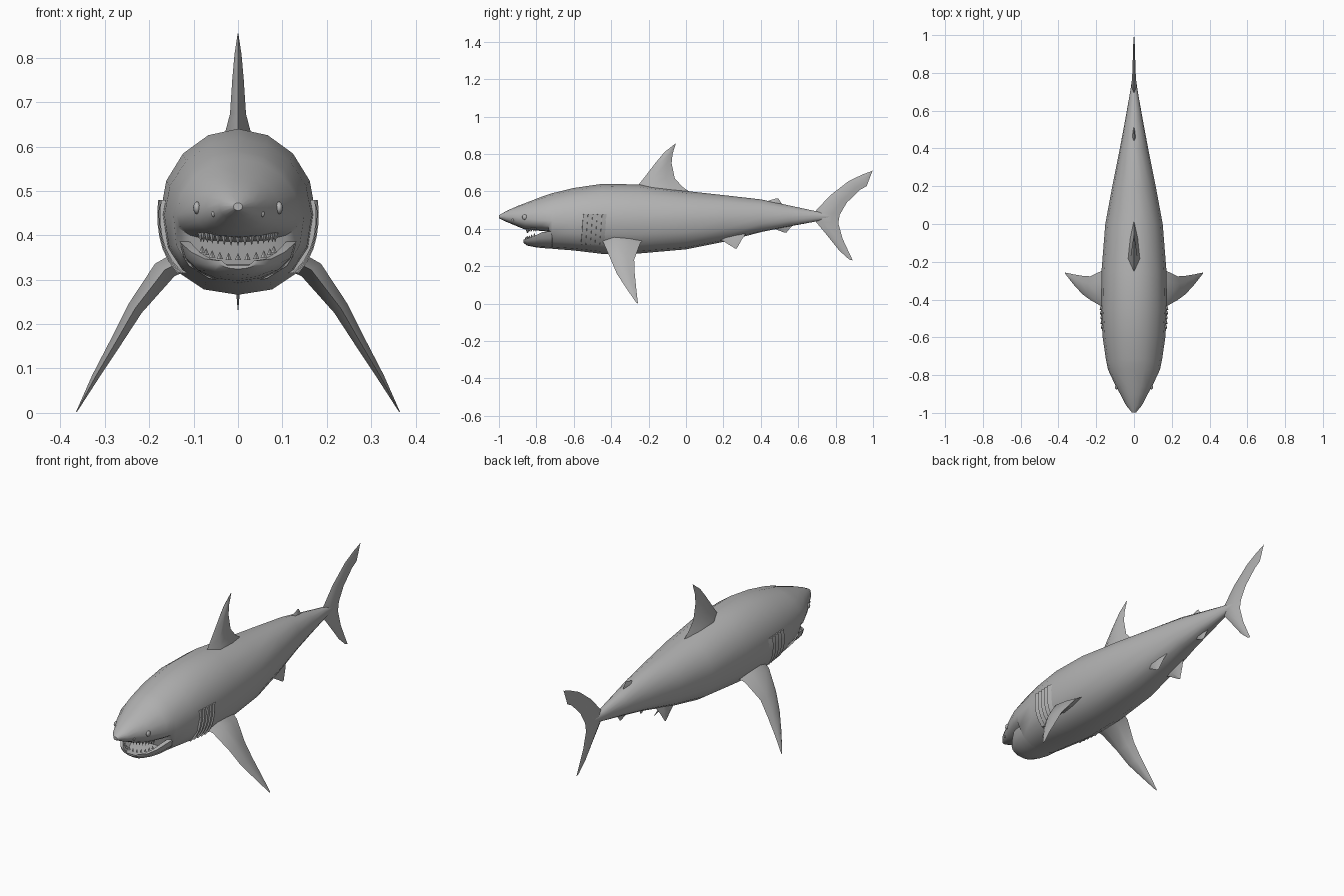
import bpy, bmesh, math
from mathutils import Vector, Matrix

if "Cube" in bpy.data.objects:
    bpy.data.objects.remove(bpy.data.objects["Cube"])

skin = bpy.data.materials.new("grey skin")
skin.diffuse_color = (0.45, 0.45, 0.45, 1)
skin.use_nodes = True
skin.node_tree.nodes["Principled BSDF"].inputs["Base Color"].default_value = skin.diffuse_color


def finish(bm, name, angle=40):
    bmesh.ops.recalc_face_normals(bm, faces=bm.faces)
    me = bpy.data.meshes.new(name)
    bm.to_mesh(me)
    bm.free()
    me.materials.append(skin)
    ob = bpy.data.objects.new(name, me)
    bpy.context.collection.objects.link(ob)
    bpy.ops.object.select_all(action='DESELECT')
    ob.select_set(True)
    bpy.context.view_layer.objects.active = ob
    bpy.ops.object.shade_smooth_by_angle(angle=math.radians(angle))
    return ob


def loft(name, rings, angle=40):
    """Skin closed rings of equal point count and cap both ends."""
    bm = bmesh.new()
    loops = [[bm.verts.new(p) for p in r] for r in rings]
    n = len(loops[0])
    for a, b in zip(loops, loops[1:]):
        for i in range(n):
            j = (i + 1) % n
            bm.faces.new((a[i], a[j], b[j], b[i]))
    bm.faces.new(loops[0])
    bm.faces.new(loops[-1])
    return finish(bm, name, angle)


def fin(name, sections, normal):
    """Each section: leading point, trailing point, half thickness."""
    nrm = Vector(normal).normalized()
    rings = []
    for lead, trail, t in sections:
        a, b = Vector(lead), Vector(trail)
        p, q = a.lerp(b, .3), a.lerp(b, .7)
        rings.append([a, p + nrm * t, q + nrm * t * .6, b,
                      q - nrm * t * .6, p - nrm * t])
    return loft(name, rings, 50)


def flat_fin(name, rows, x=0):
    """Upright fin from rows: lead y, lead z, trail y, trail z, half thickness."""
    return fin(name, [((x, r[0], r[1]), (x, r[2], r[3]), r[4]) for r in rows], (1, 0, 0))


# Body stations: y, half width, top z, middle z, bottom z
STATIONS = [
    (-.999, .010, .473, .465, .456), (-.96, .042, .495, .465, .437),
    (-.90, .073, .522, .46, .412), (-.86, .096, .537, .455, .396),
    (-.77, .138, .572, .445, .388), (-.735, .145, .584, .443, .385),
    (-.715, .149, .59, .443, .293), (-.6, .166, .618, .445, .284),
    (-.45, .175, .64, .45, .266), (-.25, .172, .637, .45, .268),
    (0, .152, .602, .45, .29), (.2, .115, .58, .455, .33),
    (.4, .075, .557, .46, .382), (.55, .047, .525, .465, .412),
    (.69, .022, .495, .468, .438), (.78, .008, .48, .468, .455)]
LOW = .86   # squareness of the lower half


def station(y):
    for a, b in zip(STATIONS, STATIONS[1:]):
        if a[0] <= y <= b[0]:
            f = (y - a[0]) / (b[0] - a[0])
            return [u + (v - u) * f for u, v in zip(a, b)]


def side_x(y, z):
    _, w, top, mid, bot = station(y)
    e = 2 if z > mid else 2 / LOW
    u = (z - mid) / (top - mid) if z > mid else (mid - z) / (mid - bot)
    return w * max(0, 1 - u ** e) ** (1 / e)


def under_z(x, y):
    _, w, top, mid, bot = station(y)
    e = 2 / LOW
    return mid - (mid - bot) * max(0, 1 - min(1, abs(x) / w) ** e) ** (1 / e)


def body_ring(s):
    y, w, top, mid, bot = s
    pts = []
    for i in range(16):
        a = math.tau * i / 16
        c, d = math.cos(a), math.sin(a)
        if d >= -1e-6:
            pts.append((w * c, y, mid + (top - mid) * d))
        else:
            pts.append((w * math.copysign(abs(c) ** LOW, c), y,
                        mid - (mid - bot) * abs(d) ** LOW))
    return pts


loft("body", [body_ring(s) for s in STATIONS], 50)

# Lower jaw: a shallow trough that runs back into the body
jaw = []
for y, w, top, bot in [(-.868, .045, .343, .324), (-.85, .075, .347, .31),
                       (-.81, .105, .362, .302), (-.77, .128, .382, .297),
                       (-.68, .135, .39, .291)]:
    ring = [(w * math.cos(a), y, top + (top - bot) * math.sin(a))
            for a in [math.pi + math.pi * i / 8 for i in range(9)]]
    dip = (top - bot) * .55
    ring += [(w * .82, y, top), (w * .55, y, top - dip),
             (-w * .55, y, top - dip), (-w * .82, y, top)]
    jaw.append(ring)
loft("lower_jaw", jaw, 40)


# Teeth set along curved rows
def teeth(name, count, place, size):
    bm = bmesh.new()
    for i in range(count):
        a = math.radians(-72 + 144 * i / (count - 1))
        x, y, z = place(a)
        flip = Matrix.Rotation(math.pi, 4, 'X') if size < 0 else Matrix()
        h = abs(size)
        bmesh.ops.create_cone(bm, cap_ends=True, segments=4, radius1=.007, radius2=.0005,
                              depth=h, matrix=Matrix.Translation((x, y, z + size / 2)) @ flip)
    finish(bm, name, 20)


def upper_place(a):
    x, y = .088 * math.sin(a), -.785 - .065 * math.cos(a)
    return x, y, under_z(x, y) + .004


def lower_place(a):
    x, y = .085 * math.sin(a), -.79 - .065 * math.cos(a)
    return x, y, .342 + (y + .86) * .38


teeth("upper_teeth", 15, upper_place, -.022)
teeth("lower_teeth", 11, lower_place, .015)

# Dorsal fin, second dorsal fin, anal fin and tail
flat_fin("dorsal_fin", [
    (-.28, .60, .03, .59, .036), (-.25, .64, -.02, .625, .028),
    (-.222, .675, -.06, .67, .018), (-.165, .75, -.077, .75, .013),
    (-.115, .81, -.072, .80, .008), (-.06, .853, -.054, .855, .001)])
flat_fin("second_dorsal_fin", [
    (.40, .535, .53, .515, .012), (.45, .553, .51, .538, .007), (.485, .563, .493, .563, .001)])
flat_fin("anal_fin", [
    (.45, .41, .58, .425, .012), (.49, .393, .555, .402, .007), (.528, .379, .537, .379, .001)])
flat_fin("tail_fin", [
    (.993, .708, .998, .712, .001), (.945, .691, .966, .628, .004),
    (.87, .655, .93, .608, .006), (.77, .578, .86, .54, .009),
    (.69, .492, .822, .475, .014), (.69, .442, .814, .43, .014),
    (.75, .37, .838, .345, .009), (.82, .283, .866, .285, .005),
    (.872, .236, .892, .23, .001)])

for s, side in ((1, "left"), (-1, "right")):
    # Pectoral fin: x, z, leading y, trailing y, half thickness
    rows = [(.10, .355, -.46, -.22, .03), (.165, .322, -.44, -.245, .026),
            (.232, .235, -.402, -.277, .018), (.275, .16, -.37, -.274, .013),
            (.322, .08, -.318, -.266, .008), (.364, .002, -.264, -.257, .001)]
    fin("pectoral_fin_" + side,
        [((s * x, a, z), (s * x, b, z), t) for x, z, a, b, t in rows], (s * .84, 0, .54))

    # Pelvic fin
    fin("pelvic_fin_" + side, [
        ((s * .045, .13, .36), (s * .045, .33, .39), .016),
        ((s * .06, .20, .333), (s * .06, .30, .345), .010),
        ((s * .07, .262, .295), (s * .07, .272, .295), .001)], (1, 0, .3))

    # Eye and nostril
    for name, y, z, r in (("eye_", -.862, .462, .014), ("nostril_", -.925, .448, .007)):
        bm = bmesh.new()
        bmesh.ops.create_uvsphere(
            bm, u_segments=12, v_segments=8, radius=r,
            matrix=Matrix.Translation((s * (side_x(y, z) - .002), y, z))
            @ Matrix.Diagonal((.6, 1, 1, 1)))
        finish(bm, name + side, 60)

    # Gill flaps: strips raised at the front and sinking into the body behind
    bm = bmesh.new()
    for k in range(5):
        y0 = -.562 + .025 * k
        cols = []
        for i in range(7):
            z = .315 + .165 * i / 6
            lean = .012 * (i / 6)
            cols.append([bm.verts.new((s * (side_x(y0 + lean + dy, z) + out), y0 + lean + dy, z))
                         for dy, out in ((0, -.004), (.001, .007), (.025, -.001))])
        for a, b in zip(cols, cols[1:]):
            for i in range(3):
                j = (i + 1) % 3
                bm.faces.new((a[i], a[j], b[j], b[i]))
        bm.faces.new(cols[0])
        bm.faces.new(cols[-1])
    finish(bm, "gills_" + side, 30)
